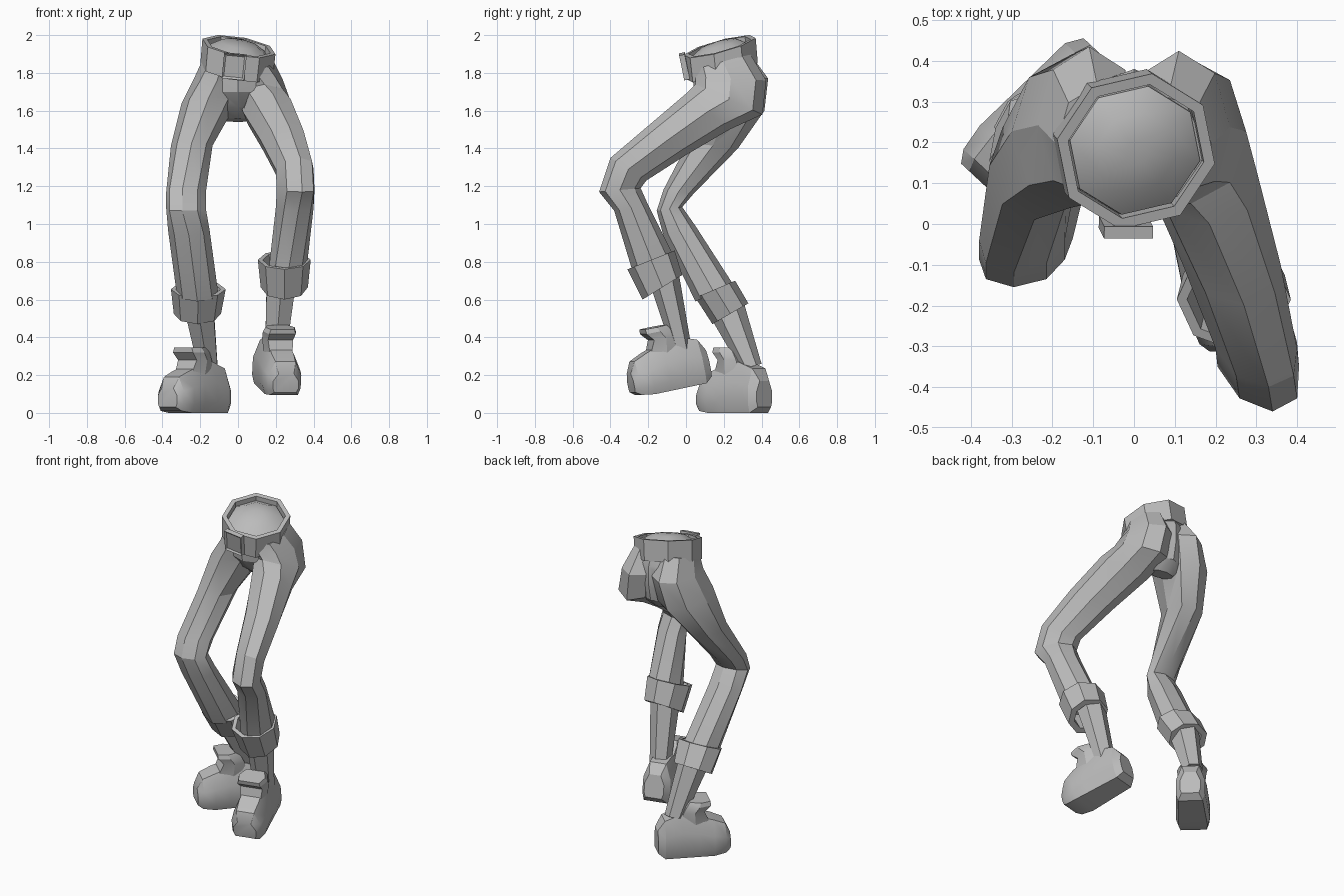
import bpy, bmesh, math
from mathutils import Matrix, Vector

if "Cube" in bpy.data.objects:
    bpy.data.objects.remove(bpy.data.objects["Cube"], do_unlink=True)

grey = bpy.data.materials.new("plain grey")
grey.use_nodes = True
COLOUR = (0.5, 0.5, 0.5, 1)
grey.diffuse_color = COLOUR
grey.node_tree.nodes["Principled BSDF"].inputs["Base Color"].default_value = COLOUR


def smooth(obj):
    bpy.ops.object.select_all(action="DESELECT")
    obj.select_set(True)
    bpy.context.view_layer.objects.active = obj
    bpy.ops.object.shade_smooth_by_angle(angle=math.radians(28))


def finish(name, bm):
    bmesh.ops.recalc_face_normals(bm, faces=bm.faces)
    mesh = bpy.data.meshes.new(name)
    bm.to_mesh(mesh)
    bm.free()
    mesh.materials.append(grey)
    obj = bpy.data.objects.new(name, mesh)
    bpy.context.collection.objects.link(obj)
    smooth(obj)
    return obj


def loft(name, rings, closed=False, matrix=None):
    """Skin a list of point rings; closed joins the last ring to the first."""
    bm = bmesh.new()
    loops = [[bm.verts.new(p) for p in ring] for ring in rings]
    pairs = list(zip(loops, loops[1:]))
    if closed:
        pairs.append((loops[-1], loops[0]))
    else:
        bm.faces.new(loops[0])
        bm.faces.new(loops[-1])
    for a, b in pairs:
        for i in range(len(a)):
            j = (i + 1) % len(a)
            bm.faces.new((a[i], a[j], b[j], b[i]))
    if matrix:
        bm.transform(matrix)
    return finish(name, bm)


def limb_ring(spec, sides=8, scale=1.0):
    """Ring from front point, back point, middle x, half width and sideways lean of the front."""
    yf, zf, yb, zb, x, w, *lean = spec
    dx = lean[0] if lean else 0
    front, back = Vector((x + dx, yf, zf)), Vector((x - dx, yb, zb))
    mid, axis = (front + back) / 2, (front - back) / 2
    return [mid + scale * (axis * math.cos(t) + Vector((w * math.sin(t), 0, 0)))
            for t in (2 * math.pi * i / sides for i in range(sides))]


def cuff(name, top, bottom):
    loft(name, [limb_ring(top, scale=0.82), limb_ring(top),
                limb_ring(bottom), limb_ring(bottom, scale=0.7)], closed=True)


# Trouser legs: waist, buttock, thigh, knee, shin
left_leg = [(.05, 1.82, .34, 1.90, .09, .10), (.05, 1.78, .425, 1.76, .11, .125),
            (.05, 1.74, .405, 1.58, .14, .135), (0, 1.69, .23, 1.50, .165, .14, .02),
            (-.20, 1.52, 0, 1.365, .24, .12, .03),
            (-.40, 1.35, -.21, 1.23, .30, .10, .03), (-.46, 1.17, -.24, 1.19, .305, .10, .035),
            (-.38, 1.07, -.20, 1.10, .30, .10, .02), (-.28, .74, -.06, .82, .265, .10)]
right_leg = [(.05, 1.83, .34, 1.90, -.09, .10), (.05, 1.76, .435, 1.77, -.11, .125),
             (.04, 1.67, .415, 1.60, -.155, .145), (.01, 1.43, .275, 1.40, -.245, .11),
             (-.12, 1.18, .04, 1.16, -.275, .105, -.02),
             (-.155, 1.07, -.02, 1.09, -.275, .105, -.02),
             (-.12, .94, .05, .99, -.26, .11), (.05, .59, .25, .68, -.215, .11)]
legs = [loft("left_trouser_leg", [limb_ring(r) for r in left_leg]),
        loft("right_trouser_leg", [limb_ring(r) for r in right_leg])]

# Hips narrow to the crotch and merge with both legs
trousers = loft("trousers", [limb_ring(r) for r in (
    (.03, 1.83, .34, 1.93, 0, .18), (.035, 1.77, .38, 1.83, 0, .20),
    (.045, 1.70, .38, 1.70, 0, .20), (.11, 1.62, .36, 1.60, 0, .16),
    (.19, 1.56, .30, 1.54, 0, .08))])
for leg in legs:
    union = trousers.modifiers.new("join_leg", "BOOLEAN")
    union.operation = "UNION"
    union.solver = "EXACT"
    union.object = leg
    bpy.ops.object.modifier_apply(modifier=union.name)
    bpy.data.objects.remove(leg, do_unlink=True)
smooth(trousers)

# Turned-up cuffs and the lower shins
cuff("left_cuff", (-.31, .76, -.06, .86, .245, .14), (-.23, .60, -.02, .73, .245, .125))
cuff("right_cuff", (.05, .61, .26, .70, -.21, .145), (.14, .47, .33, .58, -.215, .125))
loft("left_shin", [limb_ring(r, 6) for r in (
    (-.19, .68, -.04, .75, .23, .09), (-.07, .32, .03, .34, .20, .065))])
loft("right_shin", [limb_ring(r, 6) for r in (
    (.11, .54, .29, .64, -.21, .09), (.29, .23, .40, .26, -.16, .06))])


# Shoes: chamfered sections from heel to toe plus a broad tongue
SHOE = [(0, .06, .03, .17), (.04, .085, 0, .235), (.14, .09, 0, .27),
        (.24, .095, 0, .25), (.33, .10, 0, .22), (.40, .09, .01, .19), (.43, .07, .03, .13)]
TONGUE = [(.13, .31, .075, .20), (.15, .275, .085, .28), (.17, .31, .09, .32), (.19, .31, .08, .345)]


def shoe(side, heel, yaw, pitch):
    place = (Matrix.Translation(heel) @ Matrix.Rotation(yaw, 4, "Z")
             @ Matrix.Rotation(pitch, 4, "X"))
    body = []
    for s, w, lo, hi in SHOE:
        shoulder = lo + (hi - lo) * 0.6
        half = [(w * .85, lo), (w, lo + (hi - lo) * .2), (w, shoulder), (w * .6, hi)]
        outline = half + [(-x, z) for x, z in reversed(half)]
        body.append([(x, -s, z) for x, z in outline])
    loft(side + "_shoe", body, matrix=place)
    tongue = [[(-w * .7, -a, z), (w * .7, -a, z), (w, -(a + b) / 2, z),
               (w * .8, -b, z), (-w * .8, -b, z), (-w, -(a + b) / 2, z)]
              for a, b, w, z in TONGUE]
    loft(side + "_shoe_tongue", tongue, matrix=place)


shoe("left", (.145, .13, .165), .25, .2)
shoe("right", (-.08, .415, 0), -.75, 0)

# Tilted belt and the domed waist inside it
UP = Vector((.17, -.27, 1)).normalized()
SPINE = Vector((.1, -.1, 1))
WAIST = Vector((.005, .178, 1.94))
ACROSS = Vector((0, 1, 0)).cross(UP).normalized()
FORWARD = UP.cross(ACROSS)


def waist_ring(radius, height):
    return [WAIST + SPINE * height + radius * (ACROSS * math.cos(t) + FORWARD * math.sin(t))
            for t in (math.pi * (i + .8) / 4 for i in range(8))]


loft("belt", [waist_ring(.172, 0), waist_ring(.2, 0),
              waist_ring(.198, -.13), waist_ring(.17, -.13)], closed=True)
loft("waist_top", [waist_ring(.17, -.10), waist_ring(.165, -.025),
                   waist_ring(.10, .015), waist_ring(.03, .025)])

# Buckle with a recessed middle
bm = bmesh.new()
bmesh.ops.create_cube(bm, size=1, matrix=Matrix.Diagonal((.12, .03, .135, 1)))
front = [f for f in bm.faces if f.normal.y < -.9]
bmesh.ops.inset_region(bm, faces=front, thickness=.015, depth=-.008)
bm.transform(Matrix.Translation((-.02, -.008, 1.835)) @ Matrix.Rotation(.1, 4, "Y")
             @ Matrix.Rotation(.2, 4, "X"))
finish("buckle", bm)
